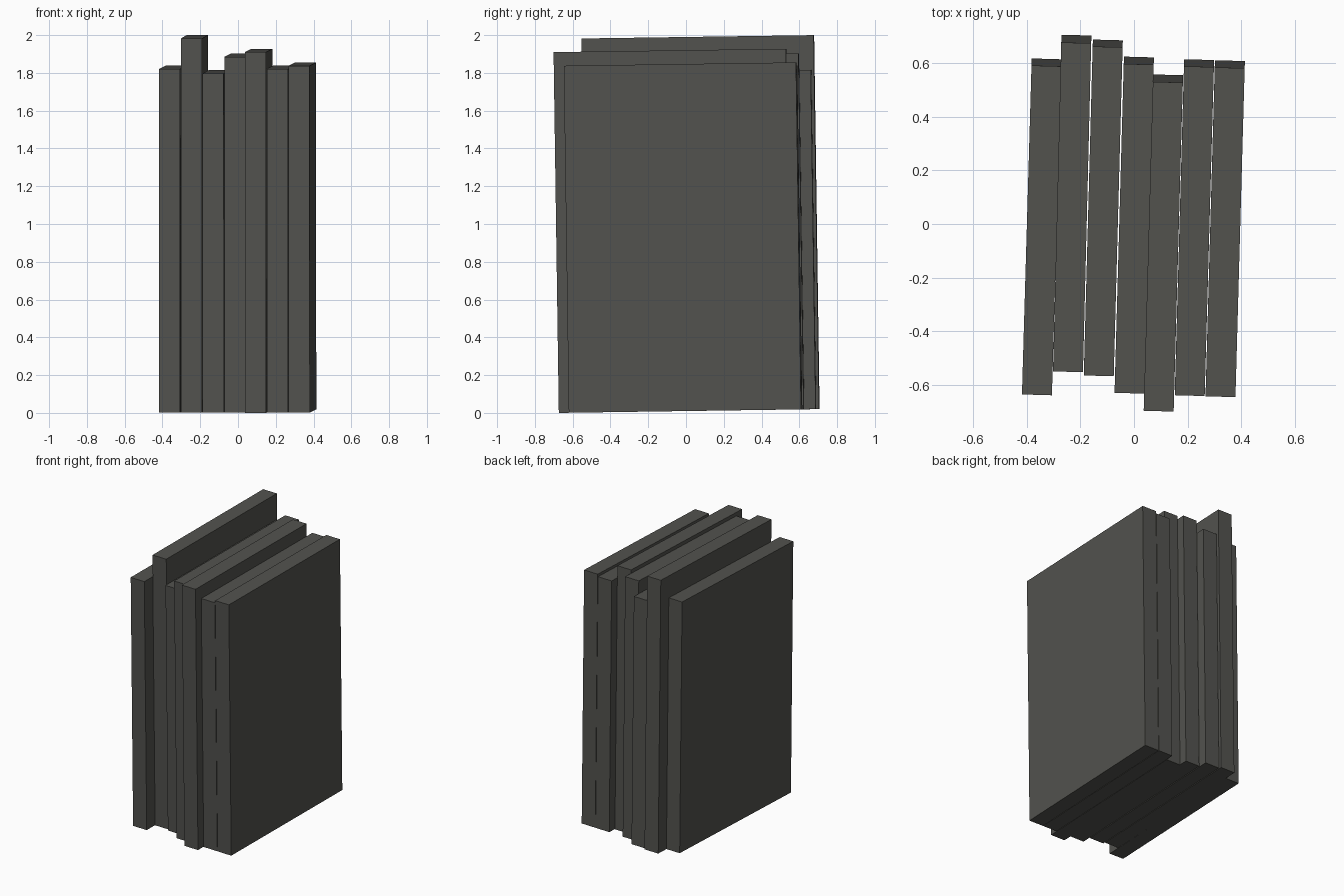
import bpy, bmesh, math
from mathutils import Matrix, Vector

if "Cube" in bpy.data.objects:
    bpy.data.objects.remove(bpy.data.objects["Cube"])

# One flat dark grey for every slab
mat = bpy.data.materials.new("dark_grey")
mat.diffuse_color = (0.085, 0.085, 0.077, 1)
mat.use_nodes = True
mat.node_tree.nodes["Principled BSDF"].inputs["Base Color"].default_value = mat.diffuse_color

LENGTH, THICK = 1.23, 0.112
LEAN = 0.0145   # the row tips slightly towards the front


def slab(name, x, y, height, yaw):
    """Box whose local origin is its front-left-bottom corner; y is its top front edge."""
    bm = bmesh.new()
    bmesh.ops.create_cube(bm, size=1)
    bmesh.ops.translate(bm, verts=bm.verts, vec=(0.5, 0.5, 0.5))
    bmesh.ops.scale(bm, verts=bm.verts, vec=(THICK, LENGTH, height))
    mesh = bpy.data.meshes.new(name)
    bm.to_mesh(mesh)
    bm.free()
    mesh.materials.append(mat)
    obj = bpy.data.objects.new(name, mesh)
    bpy.context.collection.objects.link(obj)
    foot = y + LEAN * height
    rot = Matrix.Rotation(-yaw, 4, 'Z') @ Matrix.Rotation(math.atan(LEAN), 4, 'X')
    obj.matrix_world = Matrix.Translation(Vector((x, foot, LEAN * (foot + 0.673)))) @ rot


# Row of upright slabs: left x, front y, height, yaw
row = [
    (-0.418, -0.637, 1.82, 0.029),
    (-0.302, -0.551, 1.98, 0.025),
    (-0.187, -0.566, 1.795, 0.027),
    (-0.072, -0.631, 1.884, 0.028),
    (0.037, -0.698, 1.91, 0.028),
    (0.153, -0.640, 1.82, 0.028),
    (0.268, -0.644, 1.837, 0.028),
]
for i, (x, y, h, yaw) in enumerate(row):
    slab(f"slab_{i + 1}", x, y, h, yaw)
